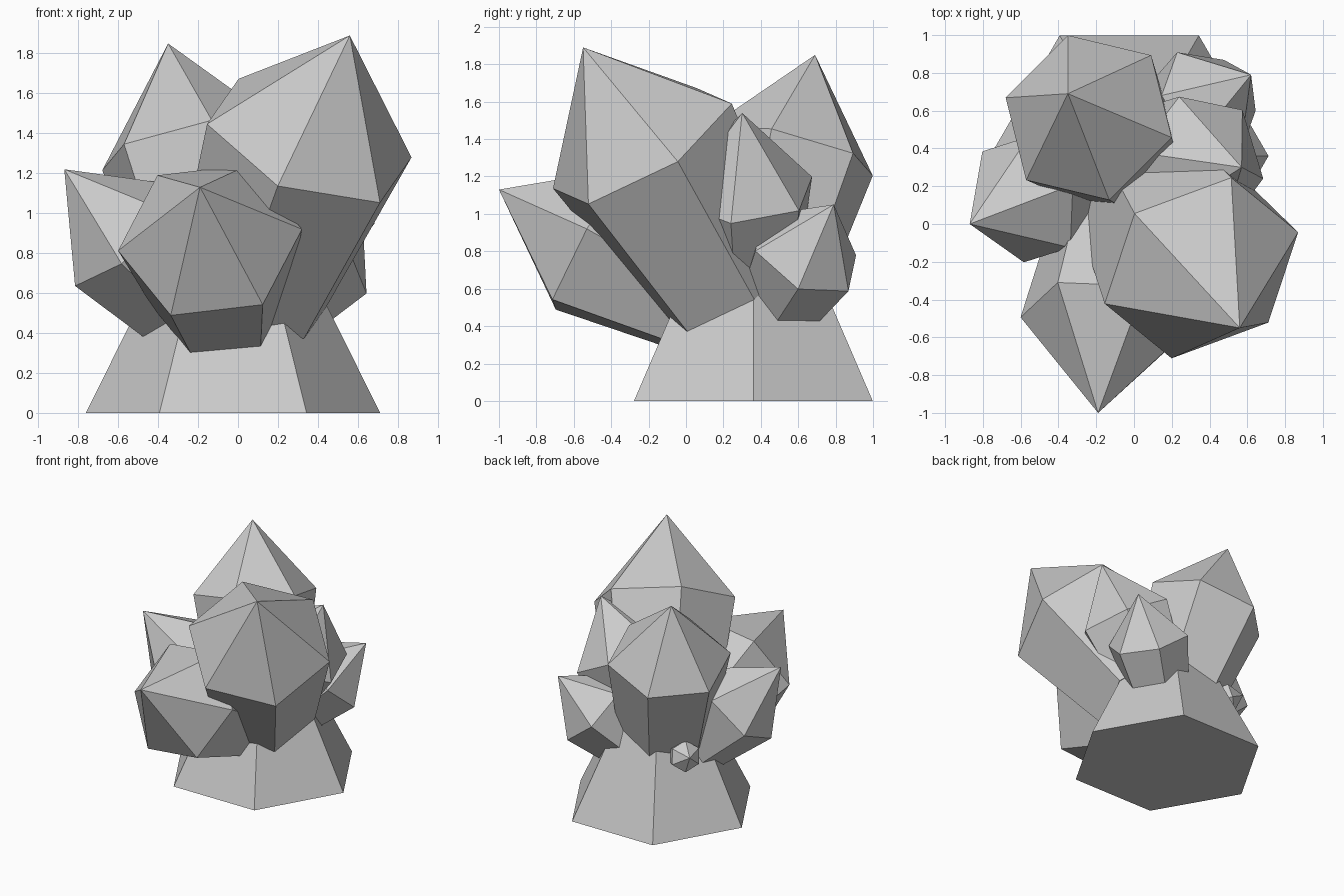
import bpy, bmesh, math
from mathutils import Vector, Matrix

cube = bpy.data.objects.get("Cube")
if cube:
    bpy.data.objects.remove(cube, do_unlink=True)

# Single stone colour
stone = bpy.data.materials.new("grey stone")
stone.use_nodes = True
GREY = (0.6, 0.6, 0.6, 1)
stone.diffuse_color = GREY
stone.node_tree.nodes["Principled BSDF"].inputs["Base Color"].default_value = GREY


def add_object(name, bm):
    bmesh.ops.recalc_face_normals(bm, faces=bm.faces)
    mesh = bpy.data.meshes.new(name)
    bm.to_mesh(mesh)
    bm.free()
    mesh.materials.append(stone)
    obj = bpy.data.objects.new(name, mesh)
    bpy.context.collection.objects.link(obj)


def crystal(name, centre, tip, corner, length, taper=0.75):
    """Six-sided crystal: shoulder ring at centre, point at tip, narrower foot."""
    centre, tip, corner = Vector(centre), Vector(tip), Vector(corner)
    axis = (tip - centre).normalized()
    arm = corner - centre
    arm -= axis * arm.dot(axis)
    foot = centre - axis * length
    bm = bmesh.new()
    top, bottom = [], []
    for i in range(6):
        spoke = Matrix.Rotation(i * math.pi / 3, 3, axis) @ arm
        top.append(bm.verts.new(centre + spoke))
        bottom.append(bm.verts.new(foot + spoke * taper))
    point = bm.verts.new(tip)
    for i in range(6):
        j = (i + 1) % 6
        bm.faces.new((top[i], top[j], point))
        bm.faces.new((bottom[i], bottom[j], top[j], top[i]))
    bm.faces.new(bottom)
    add_object(name, bm)


# Tapered hexagonal base
bm = bmesh.new()
bmesh.ops.create_cone(bm, cap_ends=True, segments=6, radius1=0.737, radius2=0.29,
                      depth=0.9, matrix=Matrix.Translation((-0.025, 0.36, 0.45))
                      @ Matrix.Rotation(math.pi / 6, 4, 'Z'))
# Turn corners to point along x
if max(v.co.x for v in bm.verts) < 0.69:
    bmesh.ops.rotate(bm, verts=bm.verts, cent=(-0.025, 0.36, 0),
                     matrix=Matrix.Rotation(math.pi / 6, 3, 'Z'))
add_object("rock_base", bm)

# Crystals: shoulder centre, tip, one shoulder corner, body length
crystal("large_front_left_crystal", (.357, -.233, 1.363), (.56, -.55, 1.89), (.71, -.52, 1.05), .932)
crystal("low_front_crystal", (-.14, -.512, .866), (-.19, -1, 1.13), (-.6, -.49, .81), .62)
crystal("tall_back_crystal", (-.24, .563, 1.335), (-.35, .69, 1.85), (-.35, 1, 1.21), .8)
crystal("upper_left_crystal", (.35, .31, 1.13), (.57, .3, 1.54), (.69, .24, .96), .6)
crystal("lower_left_crystal", (.395, .64, .79), (.62, .79, 1.05), (.23, .91, .78), .4)
crystal("right_crystal", (-.57, .13, .89), (-.87, 0, 1.22), (-.82, .05, .64), .48)
crystal("tiny_back_crystal", (-.43, .62, .6), (-.51, .68, .63), (-.41, .62, .47), .2)
